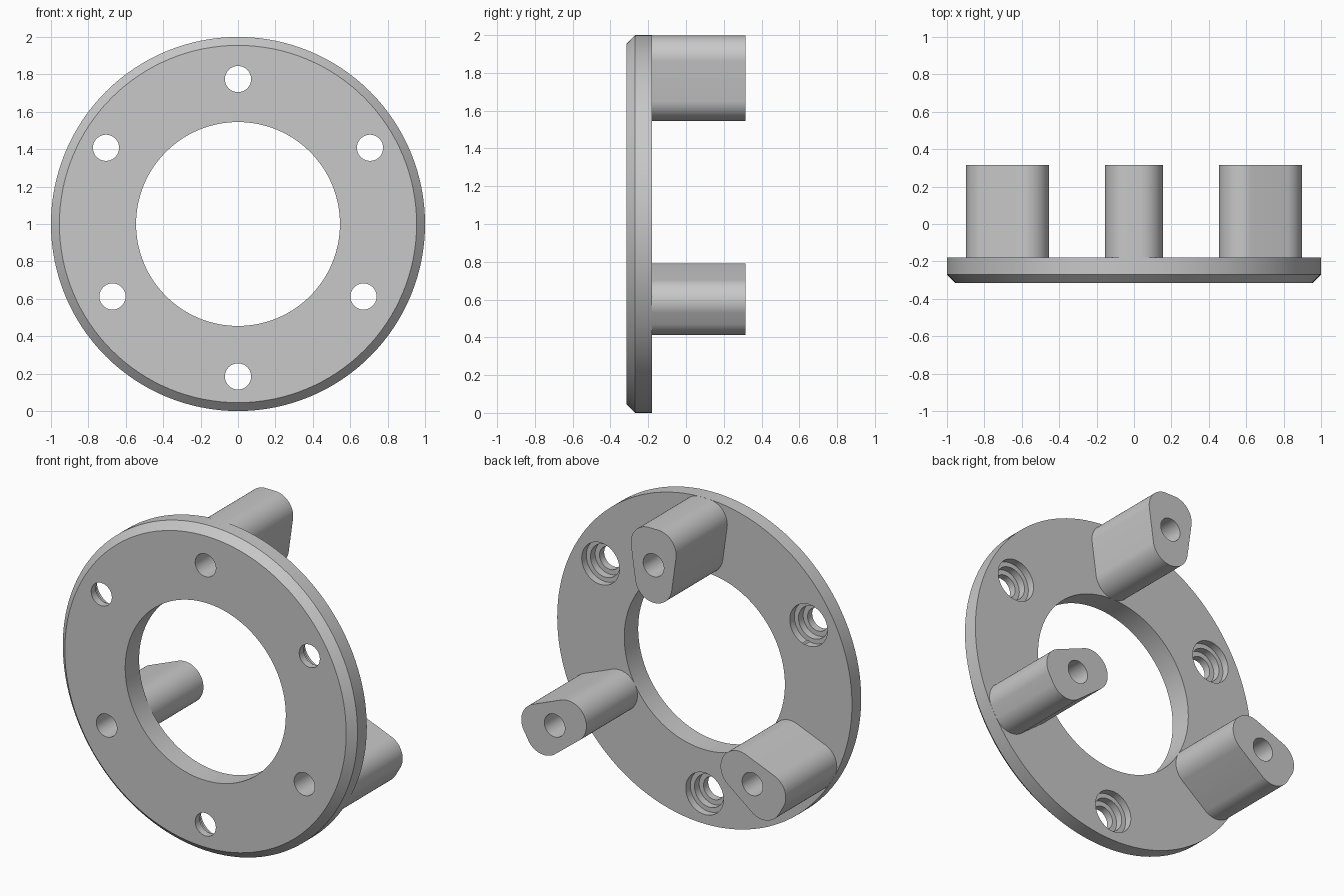
import bpy, bmesh
from math import sin, cos, pi, radians

FRONT, BACK, POST_END = -0.315, -0.18, 0.315
HOLE_R = 0.07

cube = bpy.data.objects.get("Cube")
if cube:
    bpy.data.objects.remove(cube, do_unlink=True)

grey = bpy.data.materials.new("plain grey")
grey.use_nodes = True
grey.diffuse_color = (0.58, 0.58, 0.58, 1)
grey.node_tree.nodes["Principled BSDF"].inputs["Base Color"].default_value = (0.58, 0.58, 0.58, 1)


def finish(name, bm):
    bmesh.ops.recalc_face_normals(bm, faces=bm.faces)
    mesh = bpy.data.meshes.new(name)
    bm.to_mesh(mesh)
    bm.free()
    mesh.materials.append(grey)
    obj = bpy.data.objects.new(name, mesh)
    bpy.context.collection.objects.link(obj)
    return obj


def prism(name, outline, y0, y1, angle):
    """Extrude a (radial, tangential) outline along y, placed at an angle around the ring."""
    bm = bmesh.new()
    c, s = cos(radians(angle)), sin(radians(angle))
    base = bm.faces.new([bm.verts.new((u * c - v * s, y0, 1 + u * s + v * c)) for u, v in outline])
    top = bmesh.ops.extrude_face_region(bm, geom=[base], use_keep_orig=True)["geom"]
    bmesh.ops.translate(bm, vec=(0, y1 - y0, 0), verts=[g for g in top if isinstance(g, bmesh.types.BMVert)])
    return finish(name, bm)


def hull(circles, steps):
    """Outline wrapped tightly around circles given as (u, v, radius)."""
    points = []
    for i in range(steps):
        n = (cos(2 * pi * (i + 0.5) / steps), sin(2 * pi * (i + 0.5) / steps))
        u, v, r = max(circles, key=lambda k: k[0] * n[0] + k[1] * n[1] + k[2])
        points.append((u + r * n[0], v + r * n[1]))
    return points


def drill(obj, distance, radius, y0, y1, angle):
    cutter = prism("drill_cutter", hull([(distance, 0, radius)], 48), y0, y1, angle)
    cutter.hide_render = True
    mod = obj.modifiers.new("hole", "BOOLEAN")
    mod.operation, mod.solver, mod.object = "DIFFERENCE", "EXACT", cutter
    bpy.context.view_layer.objects.active = obj
    bpy.ops.object.modifier_apply(modifier=mod.name)
    bpy.data.objects.remove(cutter, do_unlink=True)


# Ring plate with a chamfered front rim
profile = [(0.545, FRONT), (0.955, FRONT), (1, -0.27), (1, BACK), (0.545, BACK)]
SEGMENTS = 128
bm = bmesh.new()
rings = [[bm.verts.new((r * cos(2 * pi * i / SEGMENTS), y, 1 + r * sin(2 * pi * i / SEGMENTS)))
          for r, y in profile] for i in range(SEGMENTS)]
for i in range(SEGMENTS):
    a, b = rings[i - 1], rings[i]
    for j in range(len(profile)):
        bm.faces.new((a[j - 1], a[j], b[j], b[j - 1]))
plate = finish("ring_plate", bm)
parts = [plate]

# Stepped screw holes between the posts
for angle in (30, 150, 270):
    drill(plate, 0.815, HOLE_R, -0.5, 0, angle)
    drill(plate, 0.815, 0.1, -0.27, 0, angle)
    drill(plate, 0.815, 0.128, -0.225, 0, angle)

# Tapered rounded posts with holes running through post and plate
post_outline = hull([(0.67, 0, 0.125), (0.876, 0.031, 0.123), (0.876, -0.031, 0.123)], 96)
for name, angle in (("top_post", 90), ("right_post", 210), ("left_post", 330)):
    post = prism(name, post_outline, BACK, POST_END, angle)
    for obj in (plate, post):
        drill(obj, 0.775, HOLE_R, -0.5, 0.5, angle)
    parts.append(post)

# Smooth round walls, keep hard edges
bpy.ops.object.select_all(action="DESELECT")
for obj in parts:
    obj.select_set(True)
bpy.context.view_layer.objects.active = plate
bpy.ops.object.shade_smooth_by_angle(angle=radians(30))
